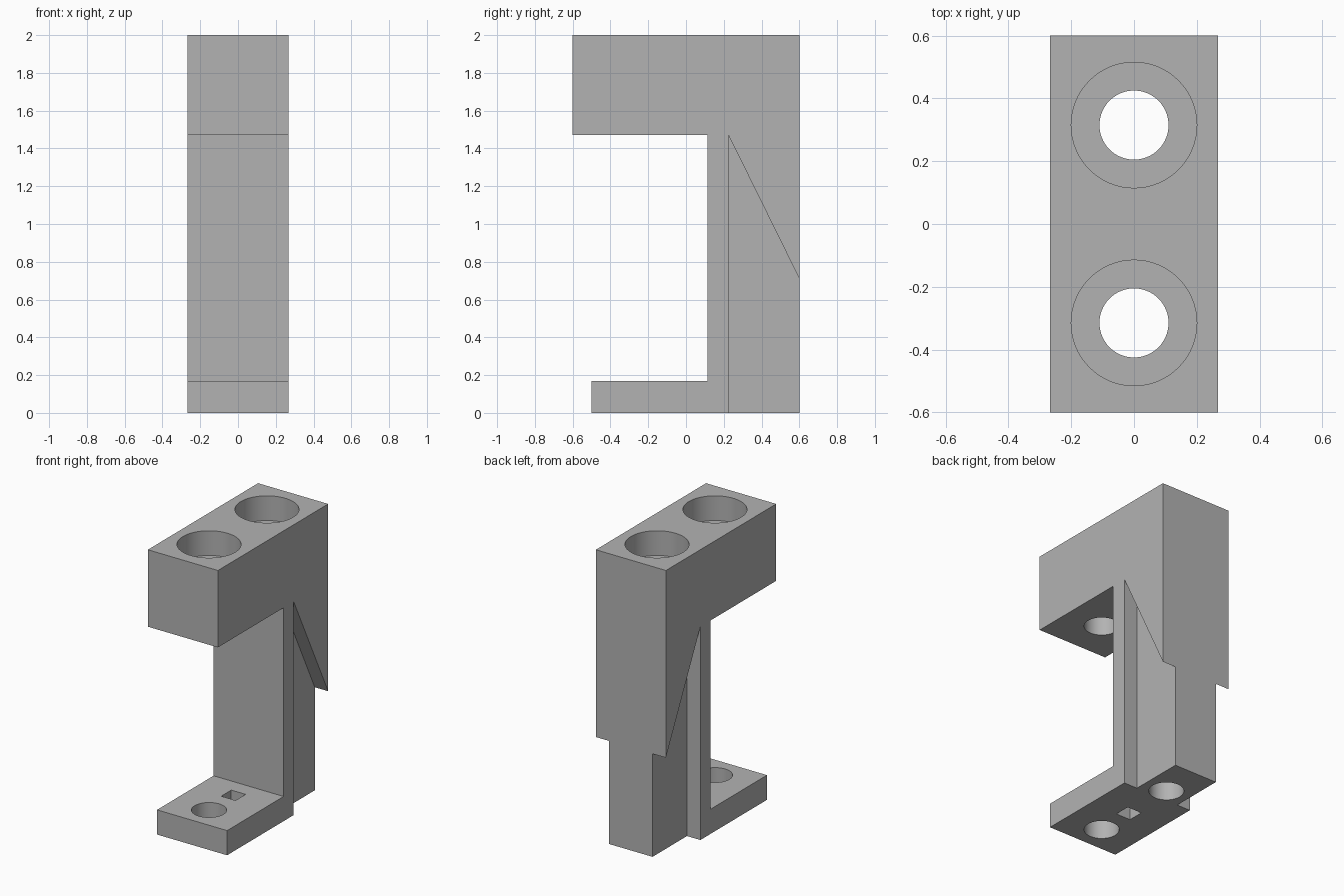
import bpy, bmesh

if "Cube" in bpy.data.objects:
    bpy.data.objects.remove(bpy.data.objects["Cube"], do_unlink=True)

HALF_WIDTH = 0.267
HOLE_Y = 0.315

grey = bpy.data.materials.new("plain grey")
grey.use_nodes = True
grey.diffuse_color = (0.45, 0.45, 0.45, 1)
grey.node_tree.nodes["Principled BSDF"].inputs["Base Color"].default_value = grey.diffuse_color


def prism(name, profile, half_width):
    """Extrude a side profile of (y, z) points across x."""
    bm = bmesh.new()
    face = bm.faces.new([bm.verts.new((-half_width, y, z)) for y, z in profile])
    side = bmesh.ops.extrude_face_region(bm, geom=[face])
    moved = [v for v in side["geom"] if isinstance(v, bmesh.types.BMVert)]
    bmesh.ops.translate(bm, vec=(2 * half_width, 0, 0), verts=moved)
    bmesh.ops.recalc_face_normals(bm, faces=bm.faces)
    mesh = bpy.data.meshes.new(name)
    bm.to_mesh(mesh)
    bm.free()
    mesh.materials.append(grey)
    obj = bpy.data.objects.new(name, mesh)
    bpy.context.collection.objects.link(obj)
    return obj


def box(name, half_width, y0, y1, z0, z1):
    return prism(name, [(y0, z0), (y1, z0), (y1, z1), (y0, z1)], half_width)


def cylinder(name, radius, y, z0, z1):
    bpy.ops.mesh.primitive_cylinder_add(vertices=64, radius=radius, depth=z1 - z0,
                                        location=(0, y, (z0 + z1) / 2))
    obj = bpy.context.object
    obj.name = name
    obj.data.materials.append(grey)
    return obj


def combine(target, tool, operation):
    """Apply an exact boolean, then discard the tool."""
    tool.hide_render = True
    mod = target.modifiers.new(tool.name, 'BOOLEAN')
    mod.operation = operation
    mod.solver = 'EXACT'
    mod.object = tool
    bpy.ops.object.select_all(action='DESELECT')
    target.select_set(True)
    bpy.context.view_layer.objects.active = target
    bpy.ops.object.modifier_apply(modifier=mod.name)
    bpy.data.objects.remove(tool, do_unlink=True)


# Full-width body: top block, sloped rear support, front plate and foot
bracket = prism("clamp_bracket", [
    (-0.6, 1.47), (-0.6, 2), (0.6, 2), (0.6, 0.71), (0.225, 1.47),
    (0.225, 0), (-0.5, 0), (-0.5, 0.17), (0.115, 0.17), (0.115, 1.47)], HALF_WIDTH)

# Narrower rear column
combine(bracket, box("rear_column", 0.165, 0.17, 0.6, 0, 1.6), 'UNION')

# Two counterbored bolt holes running from top to bottom
for y in (-HOLE_Y, HOLE_Y):
    combine(bracket, cylinder("bolt_hole", 0.11, y, -0.1, 2.1), 'DIFFERENCE')
    combine(bracket, cylinder("counterbore", 0.2, y, 1.83, 2.1), 'DIFFERENCE')

# Square hole in the foot
combine(bracket, box("square_hole", 0.055, -0.105, 0.005, -0.1, 0.3), 'DIFFERENCE')

bpy.ops.object.shade_smooth_by_angle()
